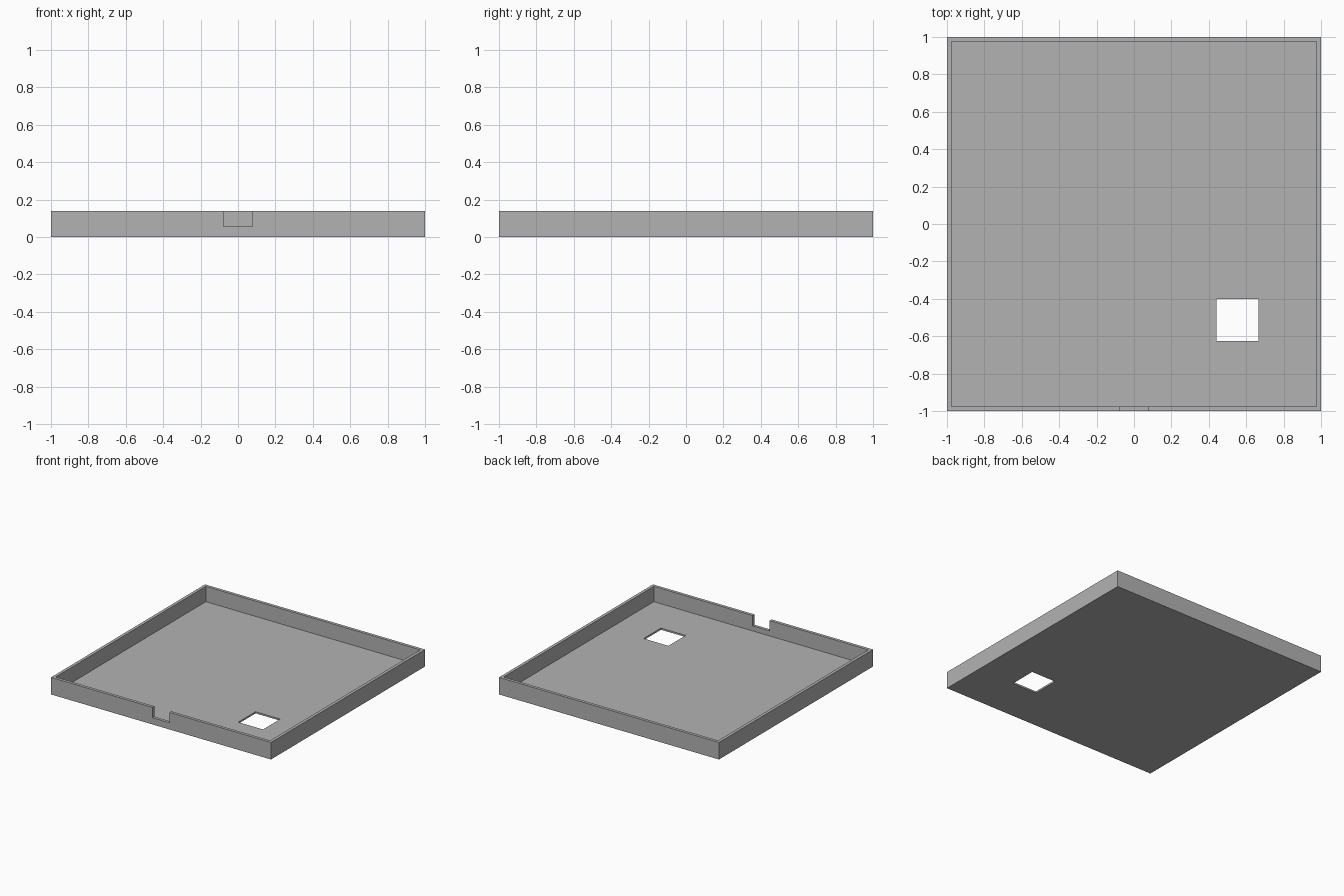
import bpy

if "Cube" in bpy.data.objects:
    bpy.data.objects.remove(bpy.data.objects["Cube"])

HEIGHT, WALL, FLOOR = 0.14, 0.025, 0.014

grey = bpy.data.materials.new("plain grey")
grey.diffuse_color = (0.45, 0.45, 0.45, 1)
grey.use_nodes = True
grey.node_tree.nodes["Principled BSDF"].inputs["Base Color"].default_value = grey.diffuse_color


def box(name, x0, x1, y0, y1, z0, z1):
    bpy.ops.mesh.primitive_cube_add(
        size=1, location=((x0 + x1) / 2, (y0 + y1) / 2, (z0 + z1) / 2))
    ob = bpy.context.object
    ob.name = name
    ob.scale = (x1 - x0, y1 - y0, z1 - z0)
    bpy.ops.object.transform_apply(location=True, rotation=False, scale=True)
    ob.data.materials.append(grey)
    return ob


# Shallow square tray
tray = box("tray", -1, 1, -1, 1, 0, HEIGHT)

# Hollow interior, square floor opening and front wall notch
inner = 1 - WALL
cutters = [
    box("interior_cutter", -inner, inner, -inner, inner, FLOOR, 0.5),
    box("floor_hole_cutter", 0.44, 0.665, -0.625, -0.40, -0.2, 0.3),
    box("front_notch_cutter", -0.078, 0.078, -1.2, -0.9, 0.055, 0.4),
]
bpy.context.view_layer.objects.active = tray
for cutter in cutters:
    mod = tray.modifiers.new(cutter.name, 'BOOLEAN')
    mod.operation = 'DIFFERENCE'
    mod.solver = 'EXACT'
    mod.object = cutter
    bpy.ops.object.modifier_apply(modifier=mod.name)
    bpy.data.objects.remove(cutter, do_unlink=True)
